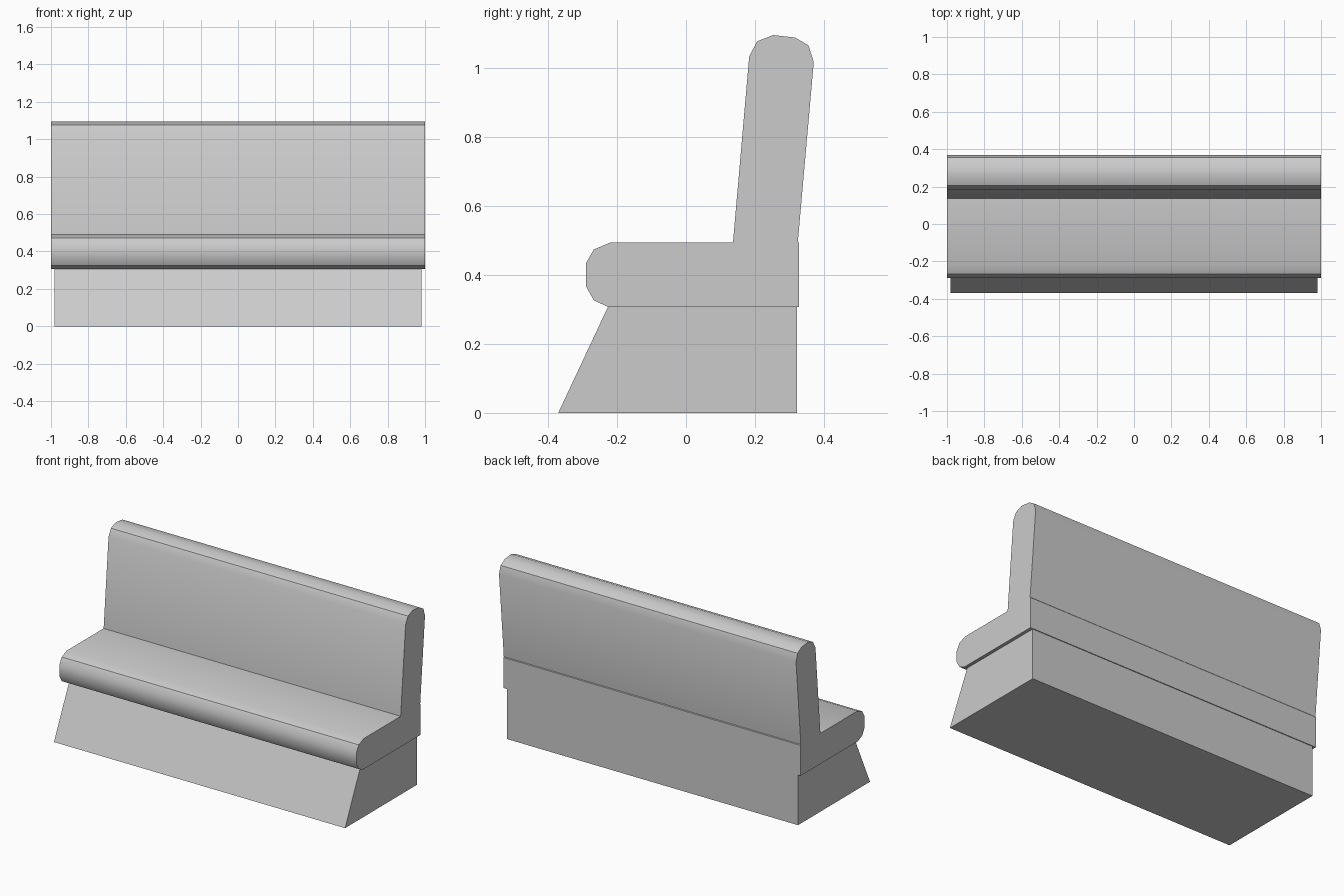
import bpy, bmesh, math

if "Cube" in bpy.data.objects:
    bpy.data.objects.remove(bpy.data.objects["Cube"])

def extrude_profile(name, pts, half_width):
    """Extrude a closed (y, z) profile along x, centred on x = 0."""
    bm = bmesh.new()
    face = bm.faces.new([bm.verts.new((-half_width, y, z)) for y, z in pts])
    ext = bmesh.ops.extrude_face_region(bm, geom=[face])
    verts = [g for g in ext["geom"] if isinstance(g, bmesh.types.BMVert)]
    bmesh.ops.translate(bm, verts=verts, vec=(2 * half_width, 0, 0))
    bmesh.ops.recalc_face_normals(bm, faces=bm.faces)
    me = bpy.data.meshes.new(name)
    bm.to_mesh(me)
    bm.free()
    ob = bpy.data.objects.new(name, me)
    bpy.context.collection.objects.link(ob)
    return ob

# Plinth with sloping front
extrude_profile("base", [(-0.37, 0), (0.322, 0), (0.322, 0.307), (-0.226, 0.307)], 0.98)

# Seat with rolled front edge and leaning backrest, one L-shaped cushion
front_roll = [(-0.22, 0.493), (-0.267, 0.473), (-0.29, 0.433),
              (-0.29, 0.367), (-0.267, 0.326), (-0.226, 0.307)]
back_edge = [(0.327, 0.307), (0.327, 0.493), (0.324, 0.497)]
top_roll = [(0.37, 1.016), (0.355, 1.064), (0.316, 1.087),
            (0.252, 1.094), (0.206, 1.076), (0.183, 1.032)]
cushion = extrude_profile("seat_and_back",
                          front_roll + back_edge + top_roll + [(0.136, 0.493)], 1.0)

# Smooth rolls, crisp corners
bpy.ops.object.select_all(action='DESELECT')
cushion.select_set(True)
bpy.context.view_layer.objects.active = cushion
bpy.ops.object.shade_smooth_by_angle(angle=math.radians(33))
